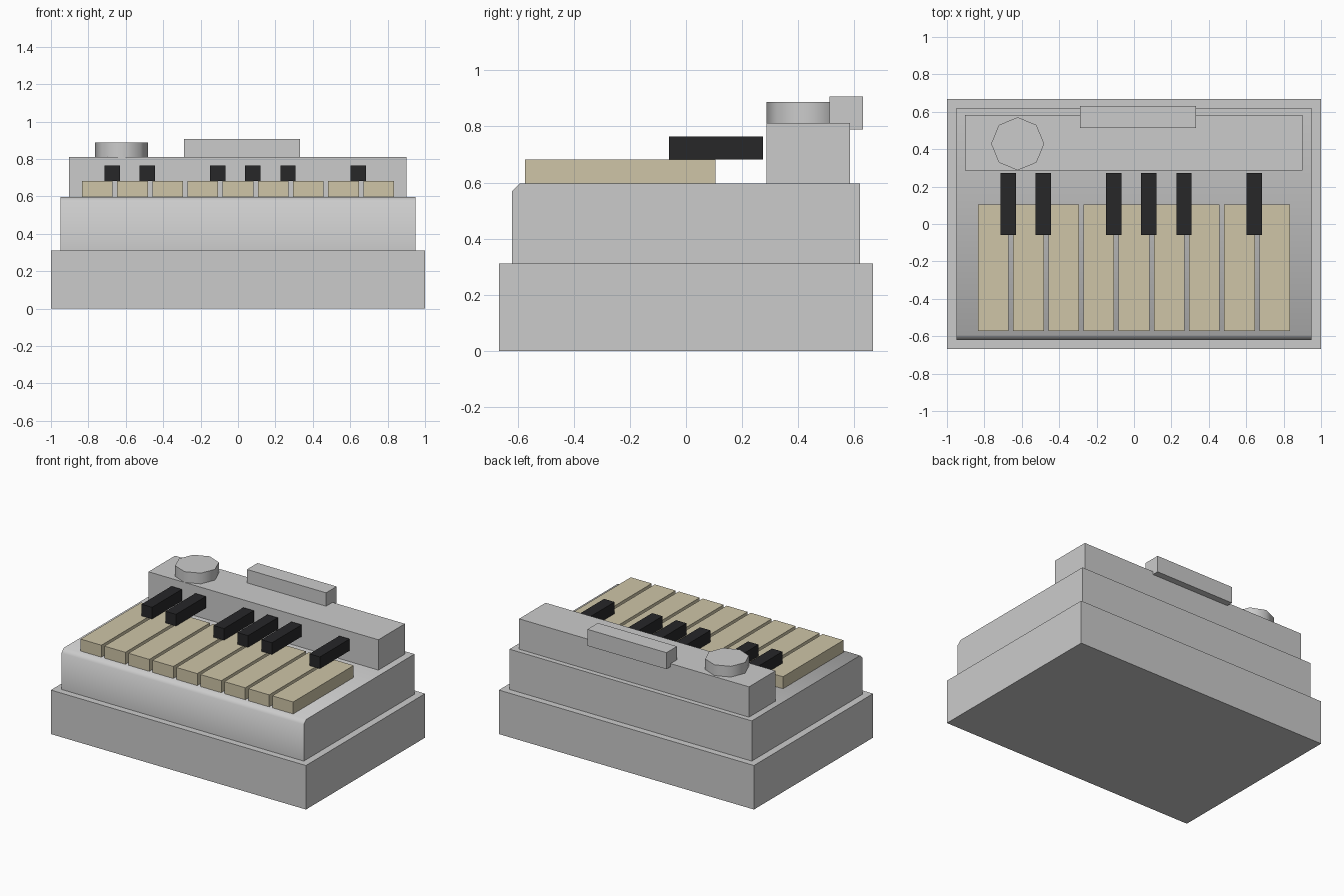
import bpy, bmesh, math

if "Cube" in bpy.data.objects:
    bpy.data.objects.remove(bpy.data.objects["Cube"])


def material(name, rgb):
    m = bpy.data.materials.new(name)
    m.diffuse_color = (*rgb, 1)
    m.use_nodes = True
    m.node_tree.nodes["Principled BSDF"].inputs["Base Color"].default_value = m.diffuse_color
    return m


def box(name, x, y, z, mat=None):
    """Box from (min, max) ranges on each axis."""
    bm = bmesh.new()
    bmesh.ops.create_cube(bm, size=1)
    for v in bm.verts:
        v.co = [r[0] + (c + 0.5) * (r[1] - r[0]) for c, r in zip(v.co, (x, y, z))]
    return add(name, bm, mat)


def add(name, bm, mat=None):
    me = bpy.data.meshes.new(name)
    bm.to_mesh(me)
    bm.free()
    ob = bpy.data.objects.new(name, me)
    bpy.context.collection.objects.link(ob)
    if mat:
        me.materials.append(mat)
    return ob


def smooth(ob, degrees):
    bpy.ops.object.select_all(action='DESELECT')
    ob.select_set(True)
    bpy.context.view_layer.objects.active = ob
    bpy.ops.object.shade_smooth_by_angle(angle=math.radians(degrees))


ivory = material("ivory", (0.62, 0.56, 0.39))
black = material("black", (0.02, 0.02, 0.022))

# Stepped case
box("base", (-1, 1), (-0.667, 0.667), (0, 0.312))

# Body with a softened front top edge
Y0, Y1, Z0, Z1, C = -0.62, 0.62, 0.312, 0.597, 0.027
profile = [(Y0, Z0), (Y1, Z0), (Y1, Z1), (Y0 + C, Z1), (Y0, Z1 - C)]
bm = bmesh.new()
side = bm.faces.new([bm.verts.new((-0.95, y, z)) for y, z in profile])
ext = bmesh.ops.extrude_face_region(bm, geom=[side], use_keep_orig=True)
bmesh.ops.translate(bm, vec=(1.9, 0, 0),
                    verts=[g for g in ext["geom"] if isinstance(g, bmesh.types.BMVert)])
bmesh.ops.recalc_face_normals(bm, faces=bm.faces[:])
smooth(add("body", bm), 50)

# Raised panel behind the keys, with a bar overhanging its back edge
box("back_panel", (-0.903, 0.9), (0.287, 0.584), (Z1, 0.812))
box("top_bar", (-0.288, 0.332), (0.512, 0.63), (0.79, 0.907))

# Eight-sided knob
bm = bmesh.new()
bmesh.ops.create_cone(bm, cap_ends=True, segments=8, radius1=0.142, radius2=0.142, depth=0.076)
bmesh.ops.translate(bm, vec=(-0.622, 0.429, 0.85), verts=bm.verts[:])
smooth(add("knob", bm), 50)

# Nine white keys
PITCH, HALF = 0.188, 0.082
for i in range(9):
    cx = (i - 4) * PITCH
    box(f"white_key_{i + 1}", (cx - HALF, cx + HALF), (-0.573, 0.105), (Z1, 0.682), ivory)

# Black keys, slightly left of the gaps between white keys
for gap in (1, 2, 4, 5, 6, 8):
    cx = (gap - 4.5) * PITCH - 0.015
    box(f"black_key_{gap}", (cx - 0.041, cx + 0.041), (-0.06, 0.274), (0.682, 0.765), black)
